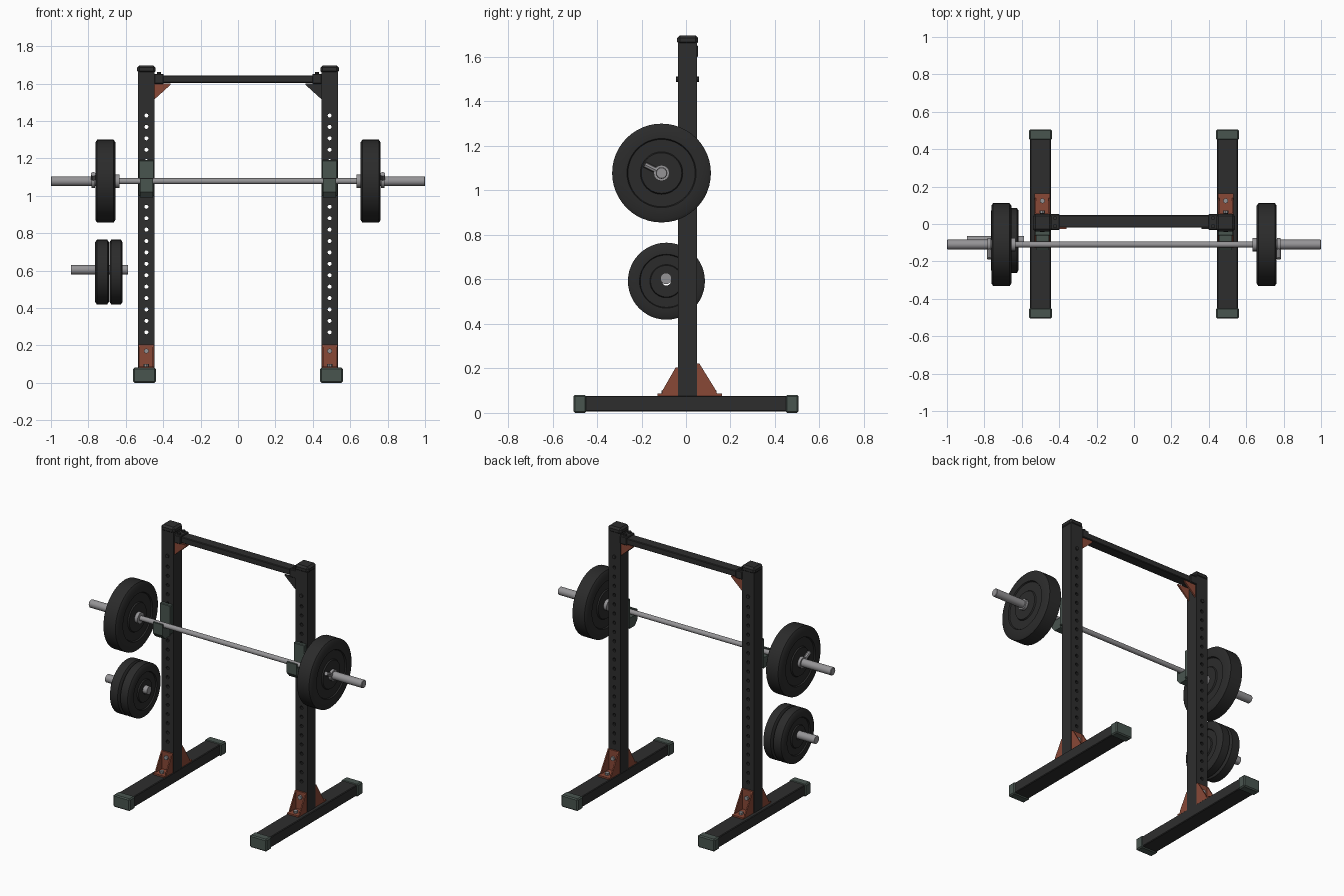
import bpy, bmesh, math
from mathutils import Vector, Matrix

if "Cube" in bpy.data.objects:
    bpy.data.objects.remove(bpy.data.objects["Cube"], do_unlink=True)


def material(name, rgb):
    m = bpy.data.materials.new(name)
    m.use_nodes = True
    col = (*rgb, 1)
    m.diffuse_color = col
    m.node_tree.nodes["Principled BSDF"].inputs["Base Color"].default_value = col
    return m


BLACK = material("black_steel", (0.027, 0.027, 0.027))
RUBBER = material("black_rubber", (0.024, 0.024, 0.024))
GREEN = material("grey_green", (0.066, 0.09, 0.078))
RUST = material("rust_red", (0.25, 0.065, 0.037))
METAL = material("bare_metal", (0.3, 0.295, 0.305))


def finish(name, bm, mat, smooth=False):
    bmesh.ops.recalc_face_normals(bm, faces=bm.faces)
    me = bpy.data.meshes.new(name)
    bm.to_mesh(me)
    bm.free()
    me.materials.append(mat)
    if smooth:
        for p in me.polygons:
            p.use_smooth = True
        me.set_sharp_from_angle(angle=math.radians(35))
    ob = bpy.data.objects.new(name, me)
    bpy.context.collection.objects.link(ob)
    return ob


def box(name, lo, hi, mat, bevel=0.0):
    """Box between two corners, with optional chamfered edges."""
    lo, hi = Vector(lo), Vector(hi)
    bm = bmesh.new()
    bmesh.ops.create_cube(bm, size=1)
    for v in bm.verts:
        v.co = (lo + hi) / 2 + v.co * (hi - lo)
    if bevel:
        bmesh.ops.bevel(bm, geom=bm.edges[:], offset=bevel, segments=1,
                        affect='EDGES', profile=0.5)
    return finish(name, bm, mat)


def prism(name, outline, axis, a, b, mat):
    """Outline extruded along x (outline is y, z) or along y (outline is x, z)."""
    bm = bmesh.new()
    place = (lambda p: (a, *p)) if axis == 'x' else (lambda p: (p[0], a, p[1]))
    face = bm.faces.new([bm.verts.new(place(p)) for p in outline])
    new = bmesh.ops.extrude_face_region(bm, geom=[face])["geom"]
    move = (b - a, 0, 0) if axis == 'x' else (0, b - a, 0)
    bmesh.ops.translate(bm, vec=move, verts=[v for v in new if isinstance(v, bmesh.types.BMVert)])
    return finish(name, bm, mat)


def add_rod(bm, start, end, r, sides):
    start, end = Vector(start), Vector(end)
    d = end - start
    mat = Matrix.Translation((start + end) / 2) @ d.to_track_quat('Z', 'Y').to_matrix().to_4x4()
    bmesh.ops.create_cone(bm, cap_ends=True, segments=sides, radius1=r, radius2=r,
                          depth=d.length, matrix=mat)


def rod(name, start, end, r, mat, sides=12):
    bm = bmesh.new()
    add_rod(bm, start, end, r, sides)
    return finish(name, bm, mat, True)


def lathe(name, profile, centre, mat, sides, closed=False):
    """Spin (x, radius) points around an axis parallel to x."""
    bm = bmesh.new()
    vs = [bm.verts.new((x, 0, r)) for x, r in profile]
    pairs = list(zip(vs, vs[1:])) + ([(vs[-1], vs[0])] if closed else [])
    edges = [bm.edges.new(p) for p in pairs]
    bmesh.ops.spin(bm, geom=vs + edges, cent=(0, 0, 0), axis=(1, 0, 0),
                   angle=math.tau, steps=sides)
    bmesh.ops.remove_doubles(bm, verts=bm.verts, dist=1e-5)
    bmesh.ops.translate(bm, vec=centre, verts=bm.verts)
    return finish(name, bm, mat, True)


def plate(name, centre, radius, half):
    """Weight plate with a raised hub and rim on both faces."""
    side = [(half, 0.02), (half, radius * 0.41), (half - 0.008, radius * 0.43),
            (half - 0.008, radius * 0.68), (half, radius * 0.7),
            (half, radius - 0.014), (half - 0.009, radius)]
    other = [(-x, r) for x, r in reversed(side)]
    lathe(name, side + other, centre, RUBBER, 48, True)


POST_X, FOOT_X = 0.49, 0.5
FRONT, BACK = -0.036, 0.05
FOOT_TOP = 0.077
BAR_Y, BAR_Z = -0.11, 1.078


def foot_bracket(label, x, wall, way, reach, height):
    """Angle bracket with side cheeks; way is the y direction it points."""
    x0, x1 = x - 0.041, x + 0.041
    t = 0.01
    end = wall + way * reach
    box(label + "_base", (x0, min(wall, end), FOOT_TOP), (x1, max(wall, end), FOOT_TOP + t), RUST)
    face = wall + way * t
    box(label + "_upright", (x0, min(wall, face), FOOT_TOP), (x1, max(wall, face), height), RUST)
    cheek = [(wall, FOOT_TOP), (wall + way * reach * 0.82, FOOT_TOP),
             (wall + way * reach * 0.75, FOOT_TOP + 0.025), (face, height), (wall, height)]
    for a, b in ((x0, x0 + 0.008), (x1 - 0.008, x1)):
        prism(label + "_cheek", cheek, 'x', a, b, RUST)
    by = wall + way * reach * 0.66
    rod(label + "_base_bolt", (x, by, FOOT_TOP + t), (x, by, FOOT_TOP + t + 0.014), 0.014, METAL, 8)
    rod(label + "_wall_bolt", (x, face, 0.17), (x, face + way * 0.012, 0.17), 0.014, METAL, 8)


for s, side in ((1, "left"), (-1, "right")):
    px, fx = s * POST_X, s * FOOT_X

    # Floor beam with end caps
    box(side + "_foot", (fx - 0.055, -0.47, 0.006), (fx + 0.055, 0.47, FOOT_TOP), BLACK, 0.004)
    for e, end in ((-1, "front"), (1, "back")):
        y0, y1 = sorted((e * 0.448, e * 0.506))
        box(f"{side}_foot_{end}_cap", (fx - 0.061, y0, 0), (fx + 0.061, y1, 0.081), GREEN, 0.007)

    # Upright with a row of through holes
    post = box(side + "_post", (px - 0.044, FRONT, 0.07), (px + 0.044, BACK, 1.67), BLACK)
    bm = bmesh.new()
    for i in range(20):
        z = 0.27 + i * 0.061
        add_rod(bm, (px, FRONT - 0.1, z), (px, BACK + 0.1, z), 0.011, 10)
    cutter = finish("hole_cutter", bm, BLACK)
    cutter.hide_render = True
    cut = post.modifiers.new("holes", 'BOOLEAN')
    cut.object, cut.operation, cut.solver = cutter, 'DIFFERENCE', 'EXACT'
    shape = post.evaluated_get(bpy.context.evaluated_depsgraph_get())
    drilled = bpy.data.meshes.new_from_object(shape)
    post.modifiers.clear()
    post.data = drilled
    bpy.data.objects.remove(cutter, do_unlink=True)
    rod(side + "_post_bolt", (px, FRONT - 0.008, 1.5), (px, BACK + 0.008, 1.5), 0.012, BLACK, 8)
    box(side + "_post_cap", (px - 0.049, FRONT - 0.004, 1.655),
        (px + 0.049, BACK + 0.004, 1.697), BLACK, 0.012)

    # Brackets tying the upright to the floor beam
    foot_bracket(side + "_front_bracket", px, FRONT, -1, 0.092, 0.205)
    foot_bracket(side + "_back_bracket", px, BACK, 1, 0.112, 0.222)

    # Crossbar sleeve, bolts and corner gussets
    x0, x1 = sorted((s * 0.398, s * 0.448))
    box(side + "_crossbar_sleeve", (x0, -0.032, 1.598), (x1, 0.053, 1.652), BLACK, 0.004)
    for y in (-0.012, 0.033):
        rod(side + "_crossbar_bolt", (s * 0.422, y, 1.645), (s * 0.422, y, 1.663), 0.011, BLACK, 8)
    gusset = [(s * 0.447, 1.6), (s * 0.36, 1.6), (s * 0.36, 1.594), (s * 0.447, 1.515)]
    prism(side + "_front_gusset", gusset, 'y', -0.026, -0.016, BLACK if s > 0 else RUST)
    prism(side + "_back_gusset", gusset, 'y', 0.034, 0.044, RUST)

    # Bar hook: back plate, cradle and lip
    box(side + "_hook_plate", (px - 0.041, -0.062, 1.0), (px + 0.041, FRONT, 1.19), GREEN, 0.004)
    cradle = [(-0.06, 0.99), (-0.115, 0.99), (-0.14, 1.02), (-0.14, 1.092),
              (-0.129, 1.092), (-0.126, 1.06), (-0.06, 1.06)]
    prism(side + "_hook_cradle", cradle, 'x', px - 0.035, px + 0.035, GREEN)

    # Bar plate and the lever of its locking collar
    plate(side + "_bar_plate", (s * 0.709, BAR_Y, BAR_Z), 0.222, 0.053)
    rod(side + "_collar_lever", (s * 0.774, BAR_Y - 0.02, BAR_Z + 0.01),
        (s * 0.774, BAR_Y - 0.075, BAR_Z + 0.038), 0.013, METAL, 8)

# Crossbar
box("crossbar", (-0.44, -0.02, 1.603), (0.44, 0.048, 1.643), BLACK, 0.004)

# Barbell with sleeves and collars
half = [(0.634, 0.016), (0.634, 0.036), (0.657, 0.036), (0.657, 0.026), (0.765, 0.026),
        (0.765, 0.036), (0.783, 0.036), (0.783, 0.026), (0.997, 0.026), (1.0, 0.023), (1.0, 0)]
lathe("barbell", [(-x, r) for x, r in reversed(half)] + half, (0, BAR_Y, BAR_Z), METAL, 16)

# Spare plates on a storage peg
for x, h, label in ((-0.727, 0.037, "outer"), (-0.652, 0.035, "inner")):
    plate(label + "_spare_plate", (x, -0.088, 0.592), 0.173, h)
rod("storage_peg", (-0.893, -0.09, 0.604), (-0.587, -0.09, 0.604), 0.026, METAL, 12)
